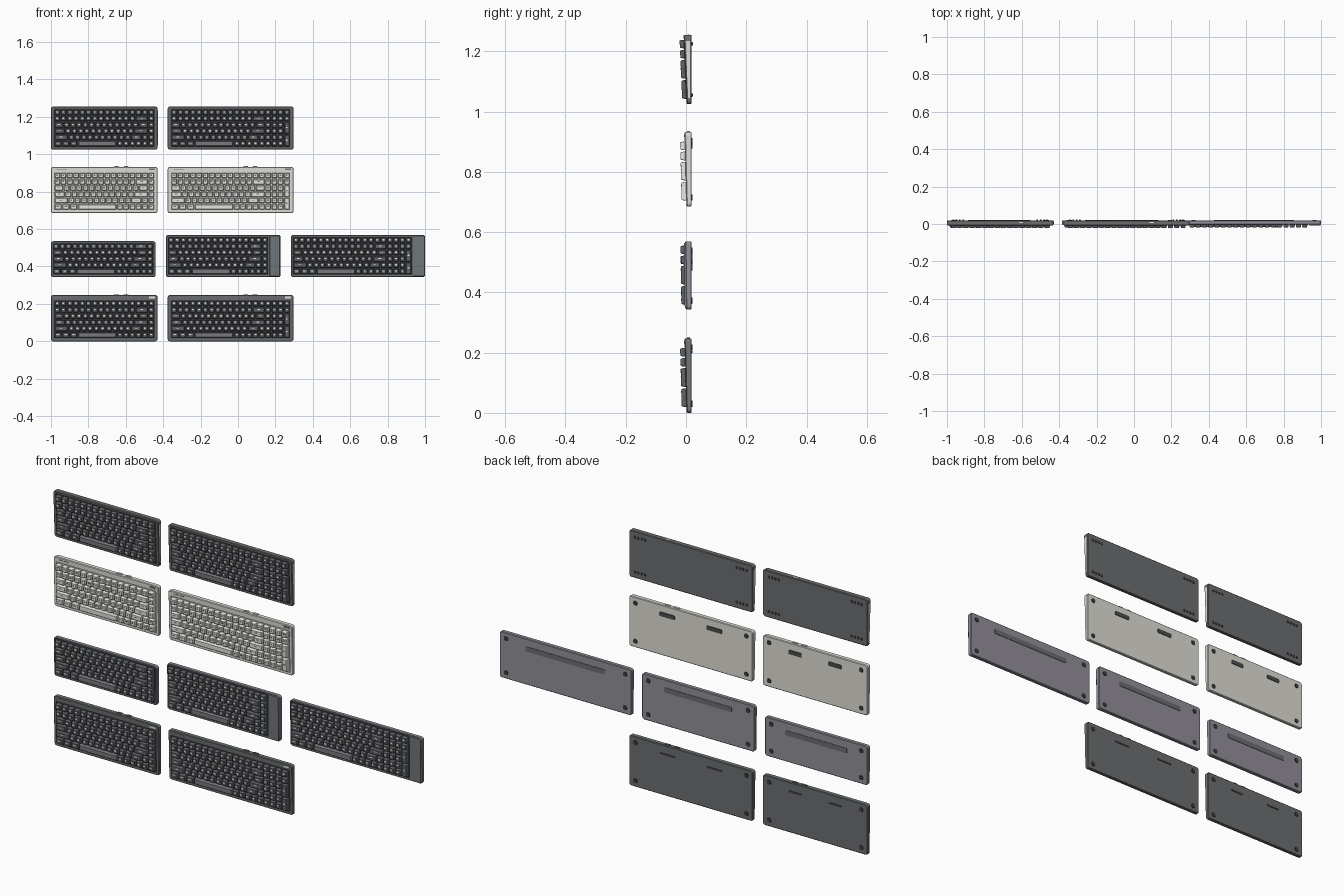
import bpy, bmesh, math

cube = bpy.data.objects.get("Cube")
if cube:
    bpy.data.objects.remove(cube, do_unlink=True)

PITCH = 0.0335   # key spacing
BACK = 0.019     # rear plane of every board


def material(name, r, g, b):
    m = bpy.data.materials.new(name)
    m.use_nodes = True
    m.diffuse_color = (r, g, b, 1)
    bsdf = next(n for n in m.node_tree.nodes if n.type == 'BSDF_PRINCIPLED')
    bsdf.inputs["Base Color"].default_value = (r, g, b, 1)
    bsdf.inputs["Roughness"].default_value = 0.6
    return m


MATS = {
    "charcoal": material("charcoal", 0.15, 0.155, 0.16),
    "dark_key": material("dark key", 0.115, 0.12, 0.13),
    "well": material("well black", 0.07, 0.072, 0.077),
    "light": material("warm light grey", 0.74, 0.73, 0.68),
    "light_key": material("pale key", 0.80, 0.79, 0.74),
    "violet": material("violet grey", 0.29, 0.28, 0.32),
    "slate": material("slate grey", 0.165, 0.185, 0.195),
    "accent": material("accent key", 0.20, 0.195, 0.215),
    "legend": material("legend white", 0.85, 0.85, 0.84),
    "rubber": material("rubber black", 0.05, 0.05, 0.053),
}
NAMES = list(MATS)


class Part:
    """Collects lofted pieces into one mesh object."""

    def __init__(self, name):
        self.name, self.bm = name, bmesh.new()

    def loft(self, rings, mats):
        """rings: lists of points; mats: one per span, then end cap, start cap."""
        loops = [[self.bm.verts.new(p) for p in ring] for ring in rings]
        n = len(loops[0])
        faces = []
        for k, (a, b) in enumerate(zip(loops, loops[1:])):
            for i in range(n):
                j = (i + 1) % n
                faces.append((self.bm.faces.new((a[i], a[j], b[j], b[i])), mats[k]))
        faces.append((self.bm.faces.new(loops[-1]), mats[-2]))
        faces.append((self.bm.faces.new(loops[0][::-1]), mats[-1]))
        for f, m in faces:
            f.material_index = NAMES.index(m)

    def finish(self):
        bmesh.ops.recalc_face_normals(self.bm, faces=self.bm.faces[:])
        mesh = bpy.data.meshes.new(self.name)
        self.bm.to_mesh(mesh)
        self.bm.free()
        used = sorted({p.material_index for p in mesh.polygons})
        for i in used:
            mesh.materials.append(MATS[NAMES[i]])
        for p in mesh.polygons:
            p.material_index = used.index(p.material_index)
        bpy.context.collection.objects.link(bpy.data.objects.new(self.name, mesh))


def ring(x0, x1, z0, z1, r, y, inset=0, seg=4):
    """Rounded rectangle in x/z; y is a function of z."""
    x0, x1, z0, z1 = x0 + inset, x1 - inset, z0 + inset, z1 - inset
    pts = []
    for q, (cx, cz) in enumerate(((x1 - r, z1 - r), (x0 + r, z1 - r),
                                  (x0 + r, z0 + r), (x1 - r, z0 + r))):
        for s in range(seg + 1):
            a = math.pi / 2 * (q + s / seg)
            px, pz = cx + r * math.cos(a), cz + r * math.sin(a)
            pts.append((px, y(pz), pz))
    return pts


def slab(part, rect, ya, yb, mat, r=0.001, inset=0.0, seg=1):
    """Solid between two depth functions, optionally tapered at the second."""
    part.loft([ring(*rect, r, ya, 0, seg), ring(*rect, r, yb, inset, seg)], [mat] * 3)


def flat(y):
    return lambda z: y


# Key rows from top to bottom; a negative width is a key two rows tall
ones = lambda n: [1] * n
MAIN = [ones(15), ones(13) + [2], [1.5] + ones(12) + [1.5],
        [1.75] + ones(11) + [2.25], [2.25] + ones(10) + [1.75, 1],
        [1.25] * 3 + [6.25] + ones(5)]
COMPACT = [row + [1] for row in MAIN]
PAD = [ones(4), ones(4), ones(3) + [-1], ones(3), ones(3) + [-1], ones(3)]
WIDE = [row + pad for row, pad in zip(MAIN, PAD)]


def build_keys(name, kx, kz, rows, yf, height, key, space, legend):
    part = Part(name)
    for r, row in enumerate(rows):
        x = kx
        for w in row:
            tall = 2 if w < 0 else 1
            wide = abs(w)
            zt = kz - r * PITCH
            x0, x1 = x + 0.0025, x + wide * PITCH - 0.0025
            z0, z1 = zt - tall * PITCH + 0.0025, zt - 0.0025
            mat = space if wide > 6 else key
            top = lambda z: yf(z) - height
            part.loft([ring(x0, x1, z0, z1, 0.003, lambda z: yf(z) + 0.004, 0, 2),
                       ring(x0, x1, z0, z1, 0.003, lambda z: yf(z) - height * 0.35, 0, 2),
                       ring(x0, x1, z0, z1, 0.003, lambda z: top(z) + 0.0015, 0.002, 2),
                       ring(x0, x1, z0, z1, 0.002, top, 0.0035, 2)], [mat] * 5)
            # Plain marker plate on the cap
            if wide < 6:
                hw, hh = (0.0045, 0.0035) if wide == 1 else (0.007, 0.0022)
                cx, cz = (x0 + x1) / 2 - 0.001, (z0 + z1) / 2 + 0.002
                slab(part, (cx - hw, cx + hw, cz - hh, cz + hh), top,
                     lambda z: top(z) - 0.0005, legend)
            x += wide * PITCH
    part.finish()


def build_board(name, style, x0, x1, z0, z1, kx, kz, rows, units):
    shell, side, rim, well, key, space, legend, y_top, y_low, height = STYLES[style]
    yf = lambda z: y_low + (y_top - y_low) * (z - z0) / (z1 - z0)
    kx1, kz0 = kx + units * PITCH, kz - len(rows) * PITCH
    box = (x0, x1, z0, z1)
    hole = (kx - 0.003, kx1 + 0.003, kz0 - 0.003, kz + 0.003)

    # Case with softened edges and a sunken key well
    case = Part(name + "_case")
    case.loft([ring(*box, 0.010, flat(BACK), 0.003),
               ring(*box, 0.012, flat(BACK - 0.003)),
               ring(*box, 0.012, lambda z: yf(z) + 0.003),
               ring(*box, 0.010, yf, 0.0025),
               ring(*hole, 0.004, yf),
               ring(*hole, 0.004, lambda z: yf(z) + 0.005)],
              [shell, side, rim, rim, well, well, shell])
    case.finish()
    build_keys(name + "_keys", kx, kz, rows, yf, height, key, space, legend)

    # Trim on the front, top and sides
    trim = Part(name + "_trim")
    cx, w = (x0 + x1) / 2, x1 - x0
    if style == "violet" and x1 - kx1 > 0.03:
        slab(trim, (kx1 + 0.008, x1 - 0.003, z0 + 0.004, z1 - 0.004), yf,
             lambda z: yf(z) - 0.004, "slate", 0.006, 0.001, 3)
    if style in ("light", "dark"):
        badge = "slate" if style == "light" else "legend"
        slab(trim, (x1 - 0.046, x1 - 0.014, z1 - 0.017, z1 - 0.008), yf,
             lambda z: yf(z) - 0.002, badge)
        slab(trim, (x0 + 0.03, x0 + 0.085, z1 - 0.014, z1 - 0.010), yf,
             lambda z: yf(z) - 0.001, "accent")
        tx = x0 + 0.65 * w
        for dx in (-0.02, 0.03):
            slab(trim, (tx + dx - 0.013, tx + dx + 0.013, z1 - 0.004, z1 + 0.004),
                 flat(0.003), flat(0.014), shell, 0.002)
    if style == "slim":
        for sx in (x0, x1):
            slab(trim, (sx - 0.001, sx + 0.001, z0 + 0.02, z1 - 0.02),
                 lambda z: yf(z) + 0.006, flat(0.014), "light", 0.0005)
        px = x0 + 0.7 * w
        slab(trim, (px - 0.012, px + 0.012, z1 - 0.002, z1 + 0.0008),
             flat(0.005), flat(0.012), "legend", 0.0005)
    trim.finish()

    # Feet and rear bars
    feet = Part(name + "_feet")
    for sx in (-1, 1):
        for zc in (z0 + 0.03, z1 - 0.03):
            if style == "slim":
                for k in range(4):
                    fx = cx + sx * (w / 2 - 0.06) + (k - 1.5) * 0.018
                    slab(feet, (fx - 0.005, fx + 0.005, zc - 0.006, zc + 0.006),
                         flat(BACK - 0.001), flat(BACK + 0.004), "well", 0.002, 0.001)
            else:
                fx, r = cx + sx * (w / 2 - 0.035), 0.011
                slab(feet, (fx - r, fx + r, zc - r, zc + r), flat(BACK - 0.001),
                     flat(BACK + 0.003), "rubber", r * 0.8, 0.001, 4)
        if style in ("light", "dark"):
            bx, h = cx + sx * 0.19 * w, 0.010 if style == "light" else 0.004
            slab(feet, (bx - 0.062 * w, bx + 0.062 * w, z1 - 0.045 - h, z1 - 0.045 + h),
                 flat(BACK - 0.001), flat(BACK + 0.003), "well", 0.003)
    if style == "violet":
        slab(feet, (cx - 0.3 * w, cx + 0.3 * w, z1 - 0.062, z1 - 0.038),
             flat(BACK - 0.001), flat(BACK + 0.002), "charcoal", 0.003)
    feet.finish()


# shell, side, rim, well, key, space bar, marker, front depth at top and bottom, key height
STYLES = {
    "slim": ("charcoal", "charcoal", "charcoal", "well", "dark_key", "accent", "legend",
             -0.008, 0.002, 0.014),
    "light": ("light", "light", "light", "light", "light_key", "light_key", "slate",
              -0.005, 0.002, 0.0155),
    "violet": ("violet", "violet", "slate", "well", "dark_key", "accent", "legend",
               -0.003, 0.0, 0.015),
    "dark": ("charcoal", "slate", "charcoal", "well", "dark_key", "accent", "legend",
             -0.005, 0.002, 0.0155),
}

# Three tiers share the same pair of boards
for style, z0, z1, kz in (("slim", 1.025, 1.255, 1.241),
                          ("light", 0.685, 0.932, 0.903),
                          ("dark", 0.0, 0.247, 0.218)):
    build_board(style + "_compact_board", style, -1.0, -0.430, z0, z1,
                -0.983, kz, COMPACT, 16)
    build_board(style + "_wide_board", style, -0.376, 0.297, z0, z1,
                -0.358, kz, WIDE, 19)

# Tier of three boards in different sizes
build_board("violet_small_board", "violet", -1.0, -0.441, 0.343, 0.535,
            -0.989, 0.524, COMPACT[1:], 16)
build_board("violet_compact_board", "violet", -0.385, 0.227, 0.343, 0.569,
            -0.375, 0.558, COMPACT, 16)
build_board("violet_wide_board", "violet", 0.283, 1.0, 0.343, 0.569,
            0.293, 0.558, WIDE, 19)
